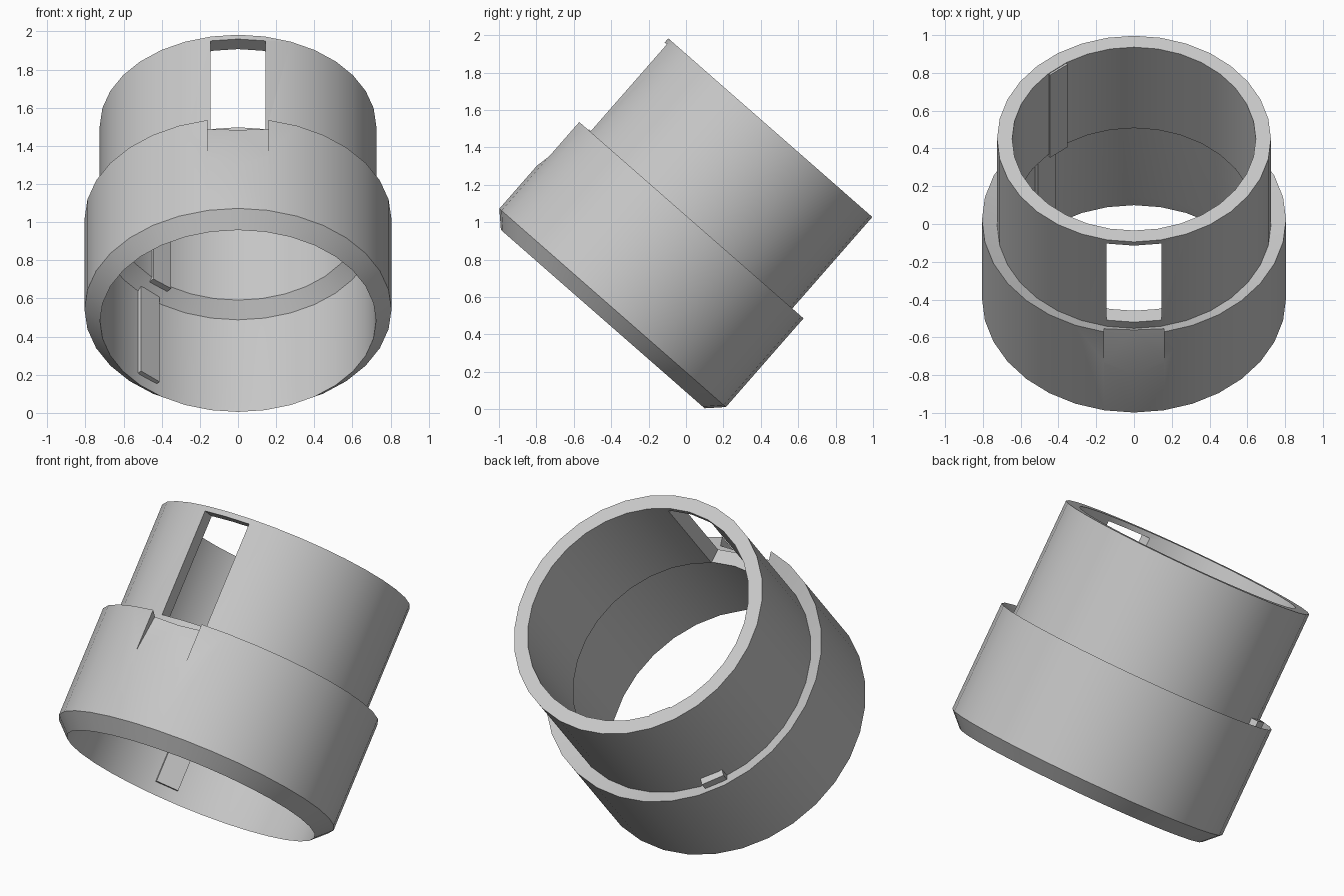
import bpy, bmesh, math
from mathutils import Matrix, Vector

cube = bpy.data.objects.get("Cube")
if cube:
    bpy.data.objects.remove(cube, do_unlink=True)

# Whole collar leans back; parts are built along local z, then placed
PLACE = Matrix.Translation((0, -0.445, 0.482)) @ Matrix.Rotation(math.radians(-41.2), 4, 'X')
SIDES = 32

grey = bpy.data.materials.new("light_grey")
grey.use_nodes = True
grey.diffuse_color = (0.58, 0.58, 0.58, 1)
grey.node_tree.nodes["Principled BSDF"].inputs["Base Color"].default_value = (0.58, 0.58, 0.58, 1)


def finish(name, bm):
    bmesh.ops.recalc_face_normals(bm, faces=bm.faces)
    mesh = bpy.data.meshes.new(name)
    bm.to_mesh(mesh)
    bm.free()
    obj = bpy.data.objects.new(name, mesh)
    mesh.materials.append(grey)
    obj.matrix_world = PLACE
    bpy.context.collection.objects.link(obj)
    return obj


def lathe(name, profile):
    bm = bmesh.new()
    verts = [bm.verts.new((r, 0, s)) for r, s in profile]
    edges = [bm.edges.new((v, verts[(i + 1) % len(verts)])) for i, v in enumerate(verts)]
    bmesh.ops.spin(bm, geom=verts + edges, cent=(0, 0, 0), axis=(0, 0, 1),
                   angle=math.tau, steps=SIDES)
    bmesh.ops.remove_doubles(bm, verts=bm.verts, dist=0.0005)
    return finish(name, bm)


def prism(name, half_width, outline, angle=0.0):
    """Extrude a (y, z) outline along x, then turn it about the collar axis."""
    bm = bmesh.new()
    face = bm.faces.new([bm.verts.new((-half_width, y, z)) for y, z in outline])
    ext = bmesh.ops.extrude_face_region(bm, geom=[face])
    moved = [e for e in ext["geom"] if isinstance(e, bmesh.types.BMVert)]
    bmesh.ops.translate(bm, verts=moved, vec=(2 * half_width, 0, 0))
    bmesh.ops.rotate(bm, verts=bm.verts, cent=(0, 0, 0), matrix=Matrix.Rotation(angle, 3, 'Z'))
    return finish(name, bm)


def box_outline(y0, y1, z0, z1):
    return [(y0, z0), (y1, z0), (y1, z1), (y0, z1)]


# Chamfered ring with the narrower tube rising from it
collar = lathe("collar_body", [
    (0.724, 0), (0.805, 0.08), (0.805, 0.71), (0.725, 0.665),
    (0.725, 1.36), (0.645, 1.36), (0.645, 0.71), (0.722, 0.64), (0.722, 0.07)])

# Front window in the tube and sloping notch in the ring
cutters = [
    prism("window_cutter", 0.145, box_outline(-0.9, -0.5, 0.715, 1.33)),
    prism("notch_cutter", 0.16, [(-0.81, 0.36), (-0.735, 0.735), (-0.735, 0.8), (-0.95, 0.8), (-0.95, 0.36)]),
]
bpy.context.view_layer.objects.active = collar
for cutter in cutters:
    cutter.hide_render = True
    mod = collar.modifiers.new(cutter.name, 'BOOLEAN')
    mod.operation = 'DIFFERENCE'
    mod.solver = 'EXACT'
    mod.object = cutter
    bpy.ops.object.modifier_apply(modifier=mod.name)
for cutter in cutters:
    bpy.data.objects.remove(cutter, do_unlink=True)

# Key ribs along the inside wall, at the back right
prism("ring_key", 0.065, box_outline(0.695, 0.76, 0.07, 0.735), math.radians(41.5))
prism("tube_key", 0.06, box_outline(0.632, 0.70, 0.69, 1.355), math.radians(39))

bpy.ops.object.select_all(action='DESELECT')
collar.select_set(True)
bpy.context.view_layer.objects.active = collar
bpy.ops.object.shade_smooth_by_angle(angle=math.radians(35))
